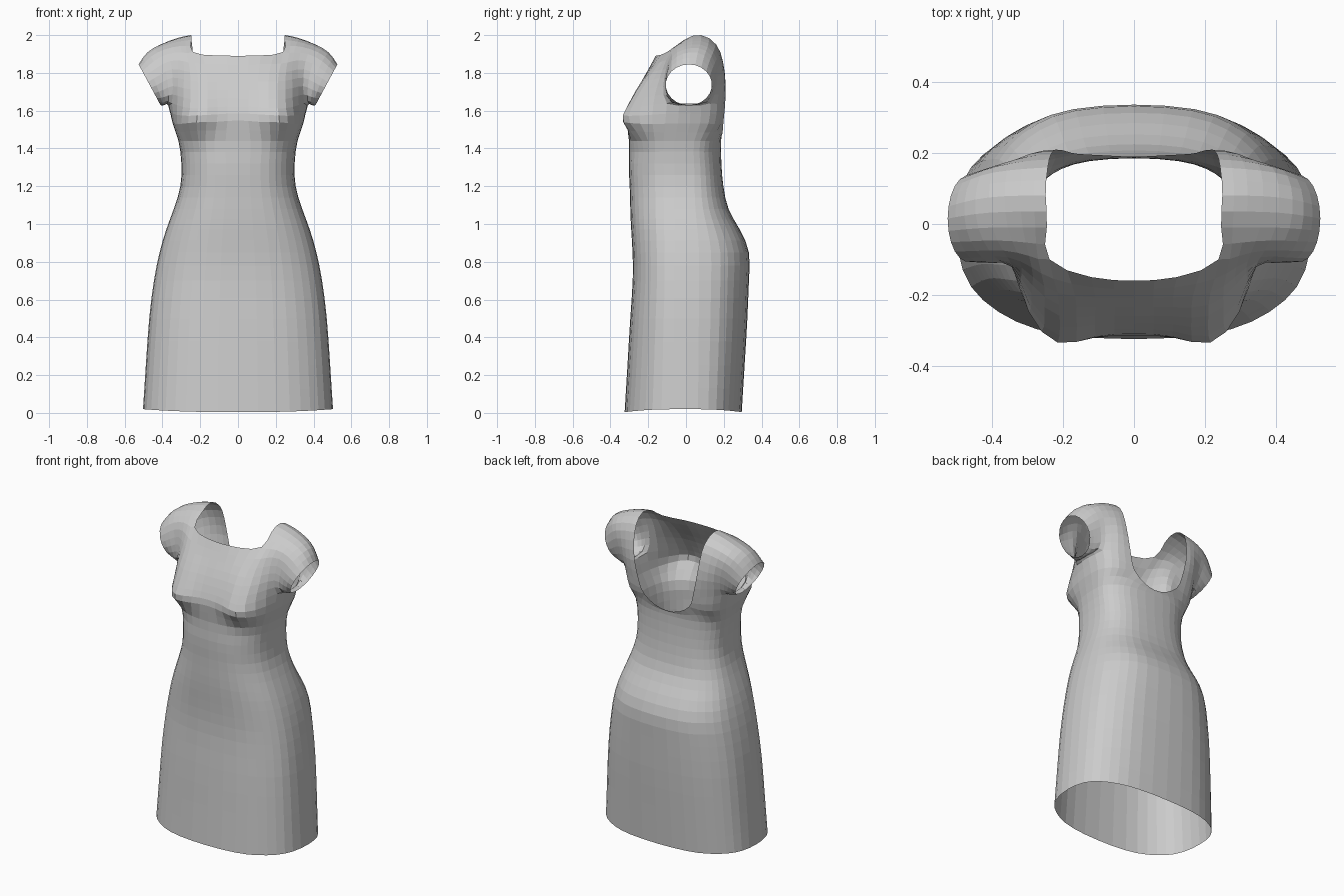
import bpy, bmesh
from math import sin, cos, pi
from mathutils import Vector

if "Cube" in bpy.data.objects:
    bpy.data.objects.remove(bpy.data.objects["Cube"])

# Skirt and waist: z, half width, front depth, back depth
PROFILE = [(0, .503, .325, .295), (.25, .488, .31, .31), (.5, .47, .295, .325),
           (.7, .445, .282, .333), (.85, .415, .283, .333), (.97, .38, .29, .285),
           (1.08, .34, .295, .225), (1.2, .305, .298, .198), (1.32, .30, .303, .187),
           (1.44, .315, .302, .186)]
# Bust row, front centre to back centre (ends on the back neckline)
BUST = [(0, -.315, 1.55), (.11, -.32, 1.54), (.22, -.335, 1.54), (.30, -.24, 1.53),
        (.335, -.11, 1.53), (.345, .02, 1.53), (.325, .12, 1.53), (.26, .175, 1.53),
        (.16, .198, 1.54), (.085, .194, 1.487), (0, .19, 1.47)]
# Underarm row
ARMPIT = [(0, -.298, 1.62), (.11, -.302, 1.62), (.21, -.315, 1.61), (.29, -.24, 1.62),
          (.35, -.10, 1.64), (.37, .02, 1.63), (.345, .13, 1.64), (.28, .185, 1.63),
          (.19, .205, 1.61)]
# Chest rows up to the front neckline
CHEST = [[(0, -.26, 1.71), (.11, -.26, 1.71), (.21, -.26, 1.71), (.29, -.195, 1.72), (.345, -.12, 1.73)],
         [(0, -.21, 1.80), (.11, -.207, 1.80), (.215, -.195, 1.80), (.285, -.15, 1.81), (.35, -.105, 1.82)],
         [(0, -.16, 1.89), (.12, -.15, 1.893), (.24, -.10, 1.91), (.295, -.09, 1.91), (.37, -.075, 1.90)]]
# Shoulder strip from the front neck corner over and down the back
SHOULDER = [[(.245, -.01, 1.975), (.315, -.01, 1.965), (.40, -.01, 1.94)],
            [(.25, .08, 2.0), (.32, .08, 1.985), (.41, .075, 1.95)],
            [(.243, .16, 1.95), (.315, .155, 1.94), (.40, .145, 1.91)],
            [(.235, .195, 1.86), (.30, .19, 1.85), (.375, .17, 1.83)],
            [(.22, .21, 1.74), (.29, .2, 1.74), (.355, .16, 1.73)]]

bm = bmesh.new()


def row(points):
    return [bm.verts.new(p) for p in points]


def strip(a, b, closed=False):
    n = len(a)
    for i in range(n if closed else n - 1):
        j = (i + 1) % n
        bm.faces.new((a[i], a[j], b[j], b[i]))


def body_ring(z, w, front, back):
    pts = []
    for i in range(11):
        t = pi * i / 10
        c, s = cos(t), max(0, sin(t))
        y = -front * c ** .78 if c > 0 else back * (-c) ** .78
        pts.append((w * s ** .78 if 0 < i < 10 else 0, y,
                    z + (.004 + .016 * s * s if z == 0 else 0)))
    return pts


# Skirt, waist and bust
rows = [row(body_ring(*p)) for p in PROFILE] + [row(BUST)]
for a, b in zip(rows, rows[1:]):
    strip(a, b)
armpit = row(ARMPIT)
strip(rows[-1][:9], armpit)

# Chest and shoulder
chest = [row(r) for r in CHEST]
for a, b in zip([armpit[:5]] + chest, chest):
    strip(a, b)
shoulder = [row(r) for r in SHOULDER]
band = [chest[-1][2:]] + shoulder + [[armpit[8], armpit[7], armpit[6]]]
for a, b in zip(band, band[1:]):
    strip(a, b)

# Cap sleeve from the armhole loop to the slanted opening
armhole = [armpit[5], armpit[4]] + [r[4] for r in chest] + [r[2] for r in shoulder] + [armpit[6]]
middle, cuff = [], []
for i, v in enumerate(armhole):
    a = 2 * pi * i / len(armhole)
    t = -cos(a)
    end = Vector((.468 + .058 * t, .015 - .122 * sin(a), 1.737 + .108 * t))
    middle.append(v.co.lerp(end, .5) + Vector((.012, 0, .012)) * max(0, t))
    cuff.append(end)
middle, cuff = row(middle), row(cuff)
strip(armhole, middle, True)
strip(middle, cuff, True)

bmesh.ops.recalc_face_normals(bm, faces=bm.faces)
mesh = bpy.data.meshes.new("dress")
bm.to_mesh(mesh)
bm.free()
dress = bpy.data.objects.new("dress", mesh)
bpy.context.collection.objects.link(dress)

# Mirror to the other side and refine
mirror = dress.modifiers.new("mirror", 'MIRROR')
mirror.use_clip = True
mirror.merge_threshold = .002
sub = dress.modifiers.new("refine", 'SUBSURF')
sub.levels = sub.render_levels = 1

# Push the cage outward so the refined surface passes through the drawn points
target = [v.co.copy() for v in mesh.vertices]
for _ in range(4):
    graph = bpy.context.evaluated_depsgraph_get()
    fine = dress.evaluated_get(graph).data
    shift = [(t - fine.vertices[i].co) * .9 for i, t in enumerate(target)]
    for v, d, t in zip(mesh.vertices, shift, target):
        v.co += d
        if t.x == 0:
            v.co.x = 0
    mesh.update()
    dress.update_tag()
    bpy.context.view_layer.update()
